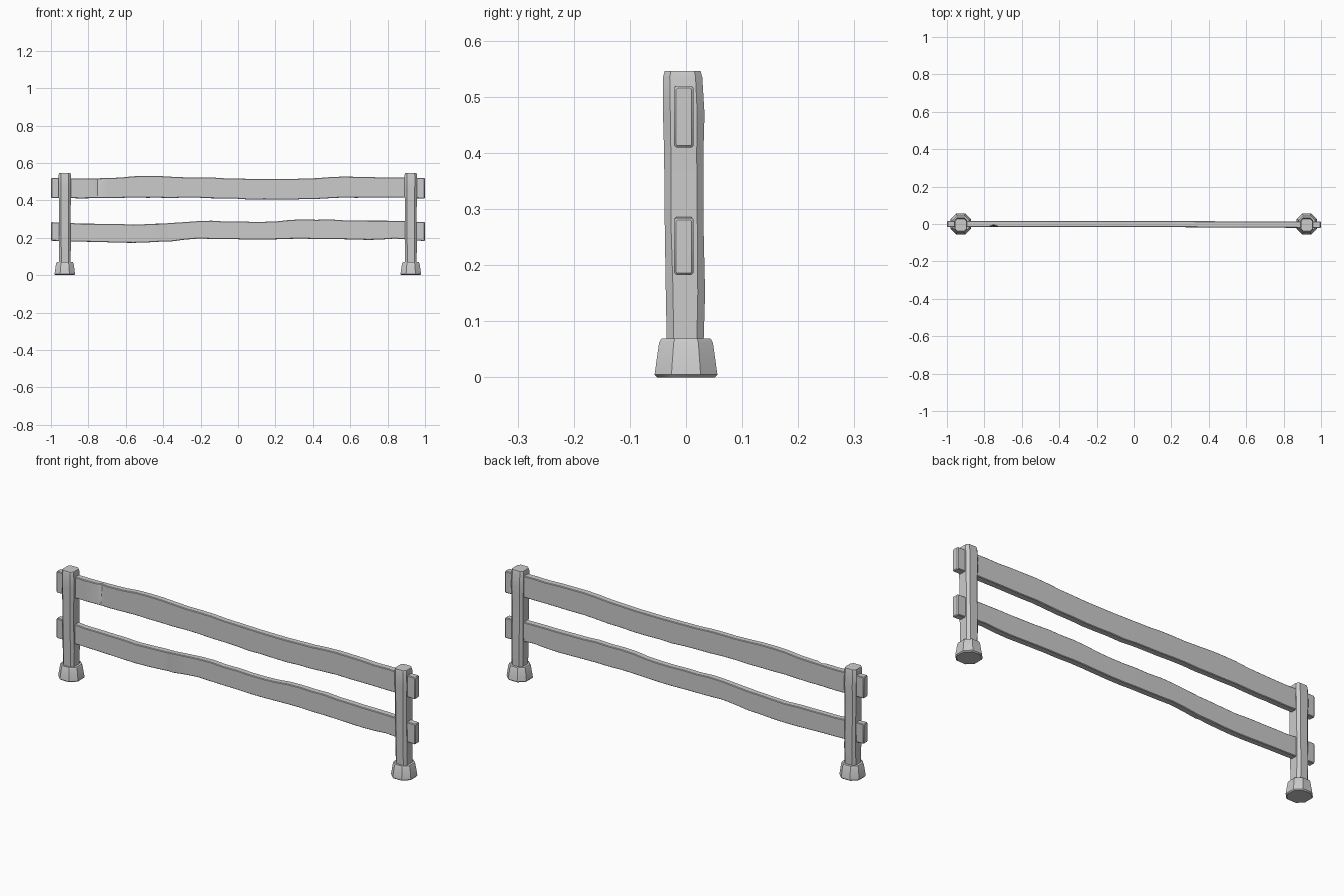
import bpy, bmesh, math, random

if "Cube" in bpy.data.objects:
    bpy.data.objects.remove(bpy.data.objects["Cube"])

random.seed(4)


def loft(name, rings, angle=35):
    """Skin a list of closed rings into a capped solid."""
    bm = bmesh.new()
    rows = [[bm.verts.new(p) for p in ring] for ring in rings]
    n = len(rows[0])
    for a, b in zip(rows, rows[1:]):
        for i in range(n):
            j = (i + 1) % n
            bm.faces.new((a[i], a[j], b[j], b[i]))
    bm.faces.new(rows[0])
    bm.faces.new(rows[-1])
    bmesh.ops.recalc_face_normals(bm, faces=bm.faces)
    me = bpy.data.meshes.new(name)
    bm.to_mesh(me)
    bm.free()
    ob = bpy.data.objects.new(name, me)
    bpy.context.collection.objects.link(ob)
    bpy.ops.object.select_all(action='DESELECT')
    ob.select_set(True)
    bpy.context.view_layer.objects.active = ob
    bpy.ops.object.shade_smooth_by_angle(angle=math.radians(angle))
    return ob


def chamfered(u0, u1, v0, v1, c):
    """Rectangle with cut corners, counter-clockwise."""
    return [(u0 + c, v0), (u1 - c, v0), (u1, v0 + c), (u1, v1 - c),
            (u1 - c, v1), (u0 + c, v1), (u0, v1 - c), (u0, v0 + c)]


def stack(name, cx, levels):
    """Vertical solid from (z, half width x, y front, y back, chamfer)."""
    return loft(name, [[(cx + u, v, z) for u, v in chamfered(-w, w, y0, y1, c)]
                       for z, w, y0, y1, c in levels])


def lerp(points, x):
    """Smoothly read (top, bottom) heights at x."""
    for p, q in zip(points, points[1:]):
        if x <= q[0]:
            t = max(0, (x - p[0]) / (q[0] - p[0]))
            t = t * t * (3 - 2 * t)
            return [p[k] + (q[k] - p[k]) * t for k in (1, 2)]
    return points[-1][1:]


def rail(name, points, notch_x, notch_at_top):
    """Wavy plank with a V-shaped nick in its front face."""
    xs = [-0.999, -0.995, -0.96, -0.9] + [-0.84 + 0.07 * i for i in range(25)]
    xs += [0.9, 0.96, 0.995, 0.999]
    xs = [x for x in xs if abs(x - notch_x) > 0.045]
    xs = sorted(xs + [notch_x - 0.026, notch_x, notch_x + 0.026])
    rings = []
    for x in xs:
        top, bot = lerp(points, x)
        near = abs(x - notch_x) < 0.03
        if abs(x) < 0.9 and not near:
            top += random.uniform(-0.002, 0.002)
            bot += random.uniform(-0.002, 0.002)
        inset = 0.003 if abs(x) > 0.998 else 0
        back = 0.016 - 0.003 * max(0, x)
        front = -0.016 - 0.005 * max(0, x)
        ring = []
        for y, z in chamfered(front + inset, back - inset, bot + inset, top - inset, 0.003):
            px = x
            if near and y < 0:
                on_top = z > (top + bot) / 2
                if on_top != notch_at_top:      # pointed end of the nick
                    px = notch_x + (x - notch_x) * 0.1
                elif x == notch_x:              # deep end of the nick
                    y += 0.01 if notch_at_top else 0.004
            ring.append((px, y, z))
        rings.append(ring)
    return loft(name, rings)


# Posts and their flared feet
for side, cx in (("left", -0.926), ("right", 0.924)):
    stack(side + "_post", cx, [
        (0.05, 0.031, -0.034, 0.031, 0.012),
        (0.15, 0.032, -0.036, 0.034, 0.013),
        (0.28, 0.031, -0.038, 0.031, 0.011),
        (0.40, 0.032, -0.039, 0.031, 0.012),
        (0.47, 0.034, -0.041, 0.033, 0.013),
        (0.535, 0.033, -0.041, 0.029, 0.012),
        (0.546, 0.030, -0.038, 0.026, 0.011)])
    stack(side + "_foot", cx, [
        (0.0, 0.051, -0.051, 0.051, 0.028),
        (0.005, 0.055, -0.056, 0.056, 0.030),
        (0.062, 0.047, -0.048, 0.048, 0.026),
        (0.069, 0.043, -0.044, 0.044, 0.024)])

# Upper and lower rails: (x, top, bottom)
rail("upper_rail", [(-1, 0.519, 0.412), (-0.8, 0.517, 0.412), (-0.45, 0.53, 0.415),
                    (-0.2, 0.522, 0.413), (0.1, 0.513, 0.405), (0.3, 0.514, 0.405),
                    (0.6, 0.526, 0.414), (0.85, 0.522, 0.416), (1, 0.519, 0.410)], -0.75, True)
rail("lower_rail", [(-1, 0.283, 0.184), (-0.8, 0.276, 0.178), (-0.55, 0.27, 0.174),
                    (-0.38, 0.277, 0.180), (-0.2, 0.29, 0.196), (0.1, 0.286, 0.190),
                    (0.4, 0.298, 0.194), (0.65, 0.292, 0.189), (0.85, 0.291, 0.194),
                    (1, 0.284, 0.183)], -0.38, False)
